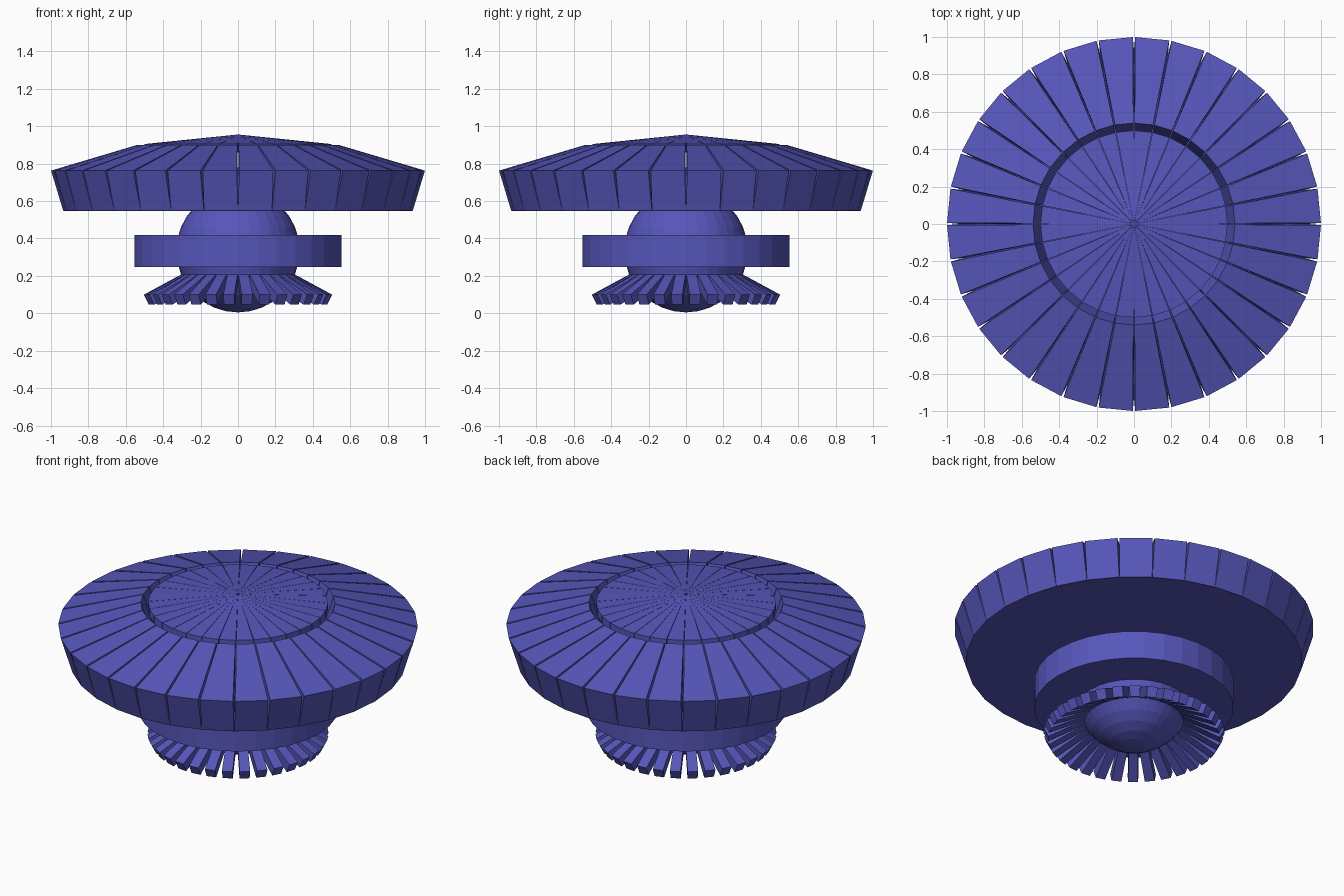
import bpy, bmesh, math

if "Cube" in bpy.data.objects:
    bpy.data.objects.remove(bpy.data.objects["Cube"])

N = 32
HALF = math.pi / N

mat = bpy.data.materials.new("blue_violet")
mat.diffuse_color = (0.094, 0.094, 0.50, 1)
mat.use_nodes = True
mat.node_tree.nodes["Principled BSDF"].inputs["Base Color"].default_value = mat.diffuse_color


def finish(bm, name):
    bmesh.ops.recalc_face_normals(bm, faces=bm.faces)
    mesh = bpy.data.meshes.new(name)
    bm.to_mesh(mesh)
    bm.free()
    obj = bpy.data.objects.new(name, mesh)
    obj.data.materials.append(mat)
    bpy.context.collection.objects.link(obj)
    return obj


def radial_blocks(name, section):
    """Ring of N separate blocks; section = (radius, z, share of the full sector width)."""
    bm = bmesh.new()
    for i in range(N):
        a = (2 * i + 1) * HALF
        sides = []
        for s in (-1, 1):
            row = []
            for r, z, share in section:
                d, w = r * math.cos(HALF), s * r * math.sin(HALF) * share
                row.append(bm.verts.new((d * math.cos(a) - w * math.sin(a),
                                         d * math.sin(a) + w * math.cos(a), z)))
            sides.append(row)
        left, right = sides
        bm.faces.new(left)
        bm.faces.new(right[::-1])
        for k in range(len(section)):
            j = (k + 1) % len(section)
            bm.faces.new((left[k], right[k], right[j], left[j]))
    return finish(bm, name)


def drum(name, r_low, r_top, z_low, z_top):
    bm = bmesh.new()
    bmesh.ops.create_cone(bm, cap_ends=True, segments=N, radius1=r_low,
                          radius2=r_top, depth=z_top - z_low)
    bmesh.ops.translate(bm, verts=bm.verts, vec=(0, 0, (z_low + z_top) / 2))
    return finish(bm, name)


# Cap: sloping outer panels, shallow centre cone, closed underside
radial_blocks("cap_panels", [(1.0, 0.763, 0.935), (0.54, 0.90, 0.935),
                             (0.475, 0.685, 0.97), (0.935, 0.55, 0.995)])
radial_blocks("cap_centre", [(0.5, 0.905, 0.97), (0.01, 0.955, 0.97),
                             (0.01, 0.86, 0.97), (0.5, 0.86, 0.97)])
drum("cap_base", 0.933, 0.3, 0.548, 0.78)

# Core ball
bm = bmesh.new()
bmesh.ops.create_uvsphere(bm, u_segments=N, v_segments=16, radius=0.33)
bmesh.ops.translate(bm, verts=bm.verts, vec=(0, 0, 0.335))
finish(bm, "core_ball")

# Middle band
drum("middle_band", 0.554, 0.554, 0.248, 0.42)

# Lower skirt of spaced slats
radial_blocks("skirt_slats", [(0.505, 0.10, 0.6), (0.29, 0.215, 0.95),
                              (0.265, 0.16, 0.95), (0.478, 0.046, 0.6)])
